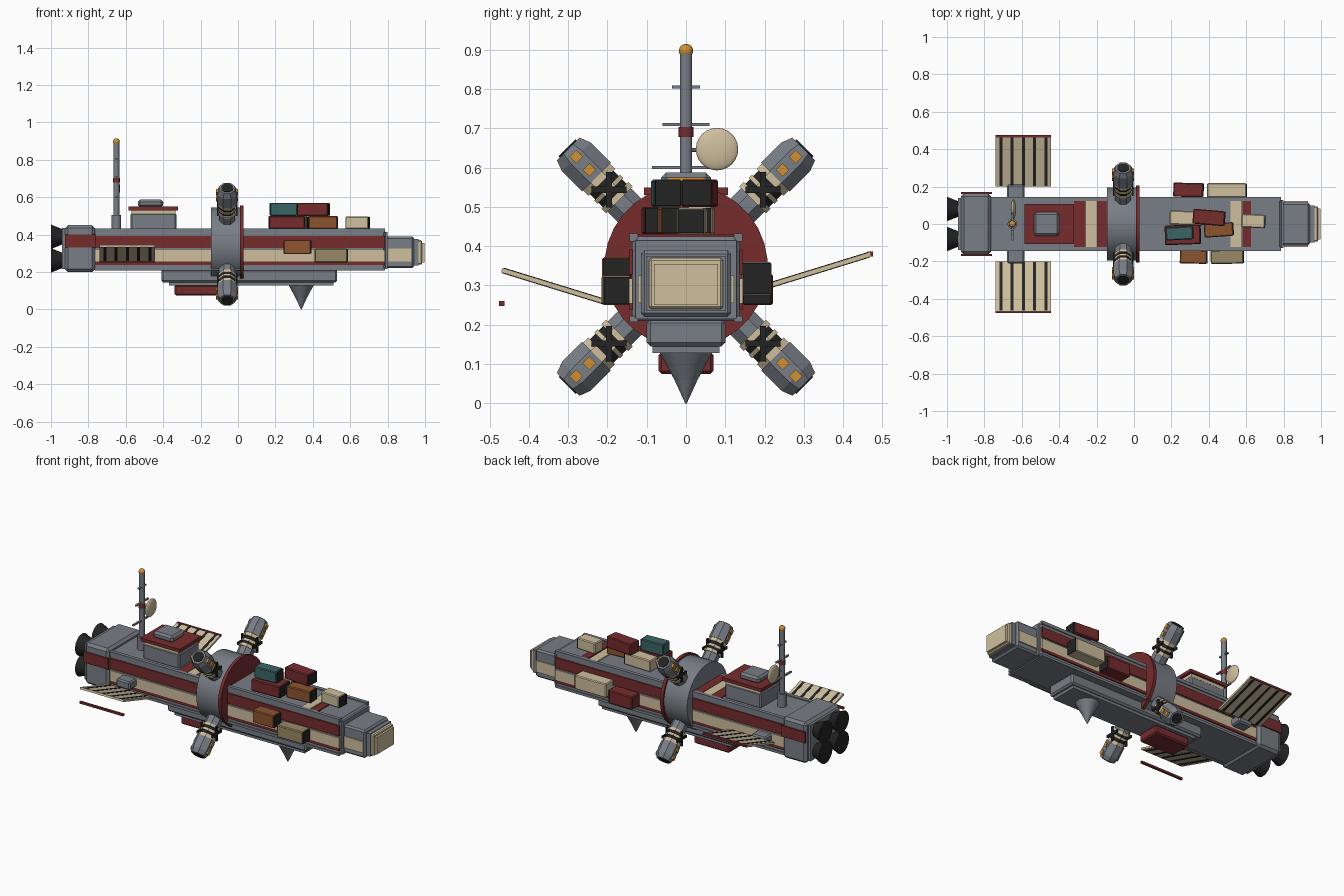
import bpy, math
from mathutils import Vector, Matrix

if "Cube" in bpy.data.objects:
    bpy.data.objects.remove(bpy.data.objects["Cube"])


def mat(name, rgb):
    m = bpy.data.materials.new(name)
    m.diffuse_color = (*rgb, 1)
    m.use_nodes = True
    m.node_tree.nodes["Principled BSDF"].inputs["Base Color"].default_value = m.diffuse_color
    return m


GREY = mat("hull grey", (0.19, 0.21, 0.24))
RED = mat("dark red", (0.18, 0.025, 0.027))
CREAM = mat("cream", (0.62, 0.52, 0.34))
TAN = mat("tan", (0.32, 0.25, 0.13))
BROWN = mat("rust orange", (0.27, 0.09, 0.03))
TEAL = mat("teal", (0.045, 0.13, 0.13))
BLACK = mat("black", (0.017, 0.017, 0.018))
GOLD = mat("gold", (0.62, 0.28, 0.035))


def box(name, x, y, z, material, bevel=0.0, turn=0.0):
    """Box from (min, max) pairs, optionally turned about its own z."""
    lo, hi = Vector((x[0], y[0], z[0])), Vector((x[1], y[1], z[1]))
    bpy.ops.mesh.primitive_cube_add(size=1, location=(lo + hi) / 2)
    o = bpy.context.object
    o.name = name
    o.data.transform(Matrix.Diagonal((*(hi - lo), 1)))
    o.rotation_euler.z = math.radians(turn)
    o.data.materials.append(material)
    if bevel:
        b = o.modifiers.new("bevel", 'BEVEL')
        b.width, b.segments = bevel, 1
    return o


def tube(name, a, b, r1, r2, material, sides=16, smooth=True):
    """Cylinder or cone from point a to point b."""
    a, b = Vector(a), Vector(b)
    bpy.ops.mesh.primitive_cone_add(vertices=sides, radius1=r1, radius2=r2, depth=(b - a).length)
    o = bpy.context.object
    o.name = name
    o.data.transform(Matrix.Rotation(math.pi / sides, 4, 'Z'))
    o.matrix_world = Matrix.Translation((a + b) / 2) @ (b - a).to_track_quat('Z', 'X').to_matrix().to_4x4()
    o.data.materials.append(material)
    if smooth:
        bpy.ops.object.shade_smooth_by_angle(angle=math.radians(35))
    return o


def ball(name, loc, scale, material):
    bpy.ops.mesh.primitive_uv_sphere_add(segments=20, ring_count=12, radius=1, location=loc)
    o = bpy.context.object
    o.name = name
    o.scale = scale
    o.data.materials.append(material)
    bpy.ops.object.shade_smooth_by_angle(angle=math.radians(60))
    return o


# Hull sections
box("main_hull", (-0.78, 0.79), (-0.138, 0.138), (0.21, 0.425), GREY, 0.012)
box("tail_block", (-0.925, -0.765), (-0.163, 0.163), (0.2, 0.45), GREY, 0.015)
box("tail_plate", (-0.94, -0.92), (-0.14, 0.14), (0.215, 0.435), GREY)
box("hull_collar", (0.77, 0.80), (-0.128, 0.128), (0.215, 0.415), GREY)
box("nose_block", (0.79, 0.94), (-0.115, 0.115), (0.22, 0.39), GREY, 0.01)
box("nose_neck", (0.93, 0.965), (-0.1, 0.1), (0.235, 0.375), GREY)
box("nose_cap", (0.955, 0.985), (-0.094, 0.094), (0.24, 0.37), CREAM, 0.006)
box("nose_window", (0.98, 0.997), (-0.082, 0.082), (0.25, 0.355), CREAM)
box("belly_upper", (-0.41, 0.53), (-0.1, 0.1), (0.145, 0.215), GREY, 0.01)
box("belly_lower", (-0.37, 0.51), (-0.085, 0.085), (0.128, 0.15), GREY)
box("belly_cargo", (-0.34, -0.10), (-0.07, 0.07), (0.075, 0.13), RED, 0.008)

# Side stripes, rails and solar arms, on both sides
for s, side in ((-1, "right"), (1, "left")):
    def plate(name, x, z, y, material, t=0.007):
        box(f"{side}_{name}", x, sorted((s * (y - 0.002), s * (y + t))), z, material)
    plate("red_stripe", (-0.765, 0.785), (0.328, 0.392), 0.138, RED)
    plate("cream_stripe", (-0.765, 0.785), (0.255, 0.318), 0.138, CREAM)
    plate("lower_red_stripe", (-0.765, 0.785), (0.238, 0.255), 0.138, RED)
    plate("tail_stripe", (-0.925, -0.76), (0.332, 0.4), 0.163, RED)
    plate("nose_stripe", (0.802, 0.93), (0.255, 0.325), 0.115, CREAM)
    box(f"{side}_deck_rail", (-0.765, 0.785), sorted((s * 0.122, s * 0.144)), (0.412, 0.432), GREY)
    box(f"{side}_bottom_rail", (-0.765, 0.785), sorted((s * 0.122, s * 0.144)), (0.207, 0.222), GREY)
    box(f"{side}_solar_arm", (-0.68, -0.585), sorted((s * 0.13, s * 0.21)), (0.265, 0.315), GREY, 0.008)

    # Sloping solar panel with dark strips through it
    z0 = 0.298 if s > 0 else 0.258
    mid = Vector((-0.592, s * 0.335, z0 + 0.04))
    angle = s * math.atan2(0.08, 0.26)

    def tilted(name, x, half, thick, material):
        o = box(name, x, (-half, half), (-thick, thick), material)
        o.location = (o.location.x, mid.y, mid.z)
        o.rotation_euler.x = angle
    tilted(f"{side}_solar_panel", (-0.74, -0.445), 0.14, 0.006, CREAM)
    for i in range(5):
        xc = -0.711 + 0.06 * i
        tilted(f"{side}_solar_strip", (xc - 0.008, xc + 0.008), 0.136, 0.0075, BLACK)
    ze = 0.38 if s > 0 else 0.254
    box(f"{side}_solar_end_bar", (-0.74, -0.445), (s * 0.469 - 0.007, s * 0.469 + 0.007),
        (ze - 0.006, ze + 0.006), RED)

# Engine nozzles
for y in (-0.08, 0.08):
    for z in (0.262, 0.388):
        tube("engine_nozzle", (-1.0, y, z), (-0.925, y, z), 0.066, 0.036, BLACK, 20)

# Ring around the hull
C = 0.348
tube("ring_drum", (-0.145, 0, C), (0.012, 0, C), 0.197, 0.197, GREY, 32)
tube("ring_disc", (0.01, 0, C), (0.03, 0, C), 0.208, 0.208, RED, 32)

# Four pods on diagonal arms
PX = -0.058
for sy in (-1, 1):
    for sz in (-1, 1):
        d = Vector((0, sy, sz)).normalized()
        side = Vector((0, -sz * sy, 1)).normalized()
        base = Vector((PX, 0, C))
        parts = [("pod_arm", 0.17, 0.245, 0.046, 0.046, GREY),
                 ("pod_inner_band", 0.24, 0.256, 0.052, 0.052, CREAM),
                 ("pod_coupling", 0.25, 0.305, 0.046, 0.046, BLACK),
                 ("pod_mid_band", 0.272, 0.284, 0.05, 0.05, CREAM),
                 ("pod_outer_band", 0.303, 0.323, 0.052, 0.052, CREAM),
                 ("pod_body", 0.322, 0.395, 0.056, 0.056, GREY),
                 ("pod_tip", 0.395, 0.424, 0.056, 0.044, GREY),
                 ("pod_hatch", 0.42, 0.428, 0.033, 0.033, BLACK)]
        for name, a, b, r1, r2, m in parts:
            tube(name, base + d * a, base + d * b, r1, r2, m, 8, False)
        # Lamps on the fore and aft faces
        for sx in (-1, 1):
            for r in (0.348, 0.395):
                p = base + d * r + Vector((sx * 0.05, 0, 0))
                lamp = box("pod_lamp", (-0.009, 0.009), (-0.012, 0.012), (-0.012, 0.012), GOLD)
                lamp.location = p
                lamp.rotation_euler.x = math.pi / 4
            # Crossed straps on the coupling
            for k in (-1, 1):
                strap = box("pod_strap", (-0.004, 0.004), (-0.008, 0.008), (-0.045, 0.045), BLACK)
                strap.location = base + d * 0.277 + Vector((sx * 0.05, 0, 0))
                strap.rotation_euler.x = math.pi / 4 + k * math.pi / 4

# Bridge
box("bridge_base", (-0.575, -0.33), (-0.098, 0.098), (0.42, 0.515), GREY, 0.008)
box("bridge_window_band", (-0.57, -0.335), (-0.095, 0.095), (0.51, 0.532), CREAM)
box("bridge_roof", (-0.585, -0.32), (-0.107, 0.107), (0.53, 0.55), RED)
box("bridge_top", (-0.535, -0.4), (-0.063, 0.063), (0.545, 0.587), GREY, 0.012)
box("bridge_lamp_strip", (-0.405, -0.397), (-0.045, 0.045), (0.567, 0.575), GOLD)

# Deck bands and hatch frame
for x0, x1, m in ((-0.32, -0.26, RED), (-0.257, -0.2, CREAM), (-0.197, -0.14, RED),
                  (0.515, 0.572, CREAM), (0.58, 0.625, RED)):
    box("deck_band", (x0, x1), (-0.132, 0.132), (0.42, 0.431), m)

# Mast with crossbars and dish
MX = -0.65
tube("mast_base", (MX, 0, 0.42), (MX, 0, 0.505), 0.026, 0.026, GREY)
tube("mast", (MX, 0, 0.5), (MX, 0, 0.9), 0.016, 0.016, GREY)
tube("mast_band", (MX, 0, 0.678), (MX, 0, 0.703), 0.019, 0.019, RED)
ball("mast_lamp", (MX, 0, 0.897), (0.018, 0.018, 0.018), GOLD)
for z, a, b in ((0.6, -0.087, 0.06), (0.71, -0.06, 0.06), (0.805, -0.035, 0.035)):
    box("mast_crossbar", (MX - 0.006, MX + 0.006), (a, b), (z - 0.004, z + 0.004), GREY)
tube("dish_arm", (MX, 0, 0.645), (MX, 0.06, 0.645), 0.006, 0.006, GREY, 8)
ball("dish", (MX + 0.005, 0.079, 0.647), (0.014, 0.054, 0.054), CREAM)

# Cargo containers with dark doors on the forward end
cargo = [((0.165, 0.355), (-0.11, -0.005), (0.43, 0.5), RED, 2),
         ((0.19, 0.37), (-0.005, 0.07), (0.43, 0.5), CREAM, -2),
         ((0.375, 0.53), (-0.068, 0.005), (0.43, 0.5), BROWN, 4),
         ((0.575, 0.70), (-0.02, 0.052), (0.43, 0.497), CREAM, -3),
         ((0.17, 0.315), (-0.085, -0.015), (0.5, 0.57), TEAL, 3),
         ((0.315, 0.485), (-0.005, 0.075), (0.5, 0.57), RED, -5),
         ((0.245, 0.39), (-0.212, -0.14), (0.295, 0.372), BROWN, -1),
         ((0.41, 0.585), (-0.213, -0.14), (0.25, 0.325), TAN, 1),
         ((0.21, 0.37), (0.145, 0.22), (0.25, 0.33), RED, -1),
         ((0.39, 0.6), (0.142, 0.218), (0.275, 0.36), CREAM, 0)]
for x, y, z, m, turn in cargo:
    box("cargo_container", x, y, z, m, 0.005, turn)
    cx, cy, t = (x[0] + x[1]) / 2, (y[0] + y[1]) / 2, math.radians(turn)
    h, w = (x[1] - x[0]) / 2, (y[1] - y[0]) / 2 - 0.003
    door = box("container_door", (-0.003, 0.003), (-w, w), (z[0] + 0.003, z[1] - 0.003), BLACK, 0, turn)
    door.location = (cx + h * math.cos(t), cy + h * math.sin(t), (z[0] + z[1]) / 2)

# Belly sensor spike with a flared root
tube("sensor_root", (0.338, 0, 0.06), (0.338, 0, 0.13), 0.03, 0.068, GREY, 20)
tube("sensor_spike", (0.338, 0, 0.0), (0.338, 0, 0.06), 0.002, 0.03, GREY, 20)
